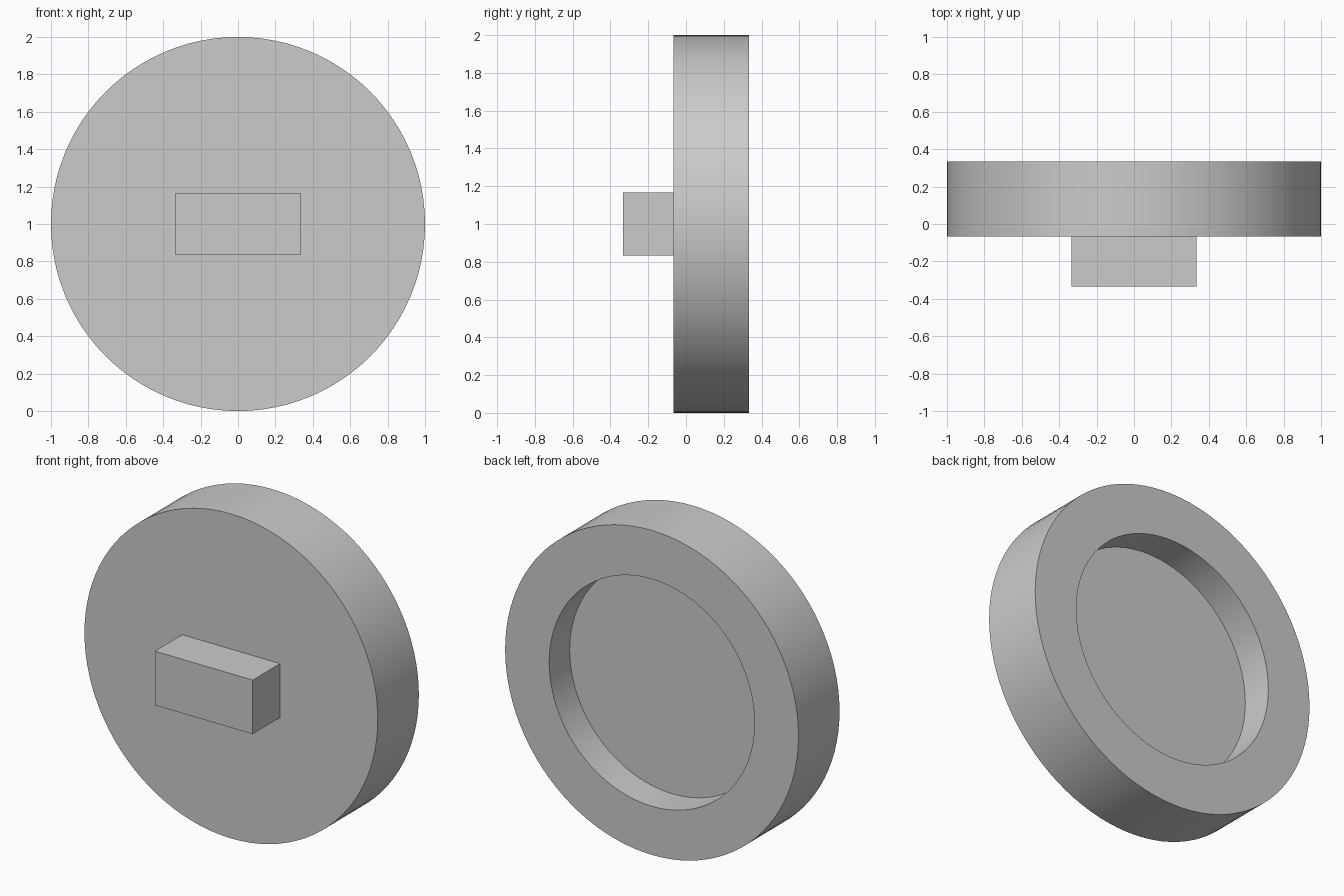
import bpy
import bmesh
from math import cos, sin, tau, radians

cube = bpy.data.objects.get("Cube")
if cube:
    bpy.data.objects.remove(cube, do_unlink=True)

SEGMENTS = 96
CENTRE_Z = 1.0

# Single plain grey material
grey = bpy.data.materials.new("plain_grey")
grey.use_nodes = True
colour = (0.6, 0.6, 0.6, 1)
grey.diffuse_color = colour
grey.node_tree.nodes["Principled BSDF"].inputs["Base Color"].default_value = colour


def add_object(name, bm):
    bmesh.ops.recalc_face_normals(bm, faces=bm.faces[:])
    mesh = bpy.data.meshes.new(name)
    bm.to_mesh(mesh)
    bm.free()
    mesh.materials.append(grey)
    obj = bpy.data.objects.new(name, mesh)
    bpy.context.collection.objects.link(obj)
    return obj


def ring(bm, radius, y):
    angles = [tau * i / SEGMENTS for i in range(SEGMENTS)]
    return [bm.verts.new((radius * cos(a), y, CENTRE_Z + radius * sin(a))) for a in angles]


# Round disc with a shallow round recess in its back: (radius, y) profile
profile = [(1.0, -0.067), (1.0, 0.333), (0.7, 0.333), (0.7, 0.133)]
bm = bmesh.new()
rings = [ring(bm, r, y) for r, y in profile]
for a, b in zip(rings, rings[1:]):
    for i in range(SEGMENTS):
        j = (i + 1) % SEGMENTS
        bm.faces.new((a[i], a[j], b[j], b[i]))
bm.faces.new(rings[0])
bm.faces.new(rings[-1])
disc = add_object("recessed_disc", bm)

bpy.ops.object.select_all(action="DESELECT")
disc.select_set(True)
bpy.context.view_layer.objects.active = disc
bpy.ops.object.shade_smooth_by_angle(angle=radians(30))

# Rectangular block standing out from the front face
bm = bmesh.new()
bmesh.ops.create_cube(bm, size=1)
bmesh.ops.scale(bm, vec=(0.667, 0.266, 0.333), verts=bm.verts)
bmesh.ops.translate(bm, vec=(0, -0.2, CENTRE_Z), verts=bm.verts)
add_object("front_block", bm)
